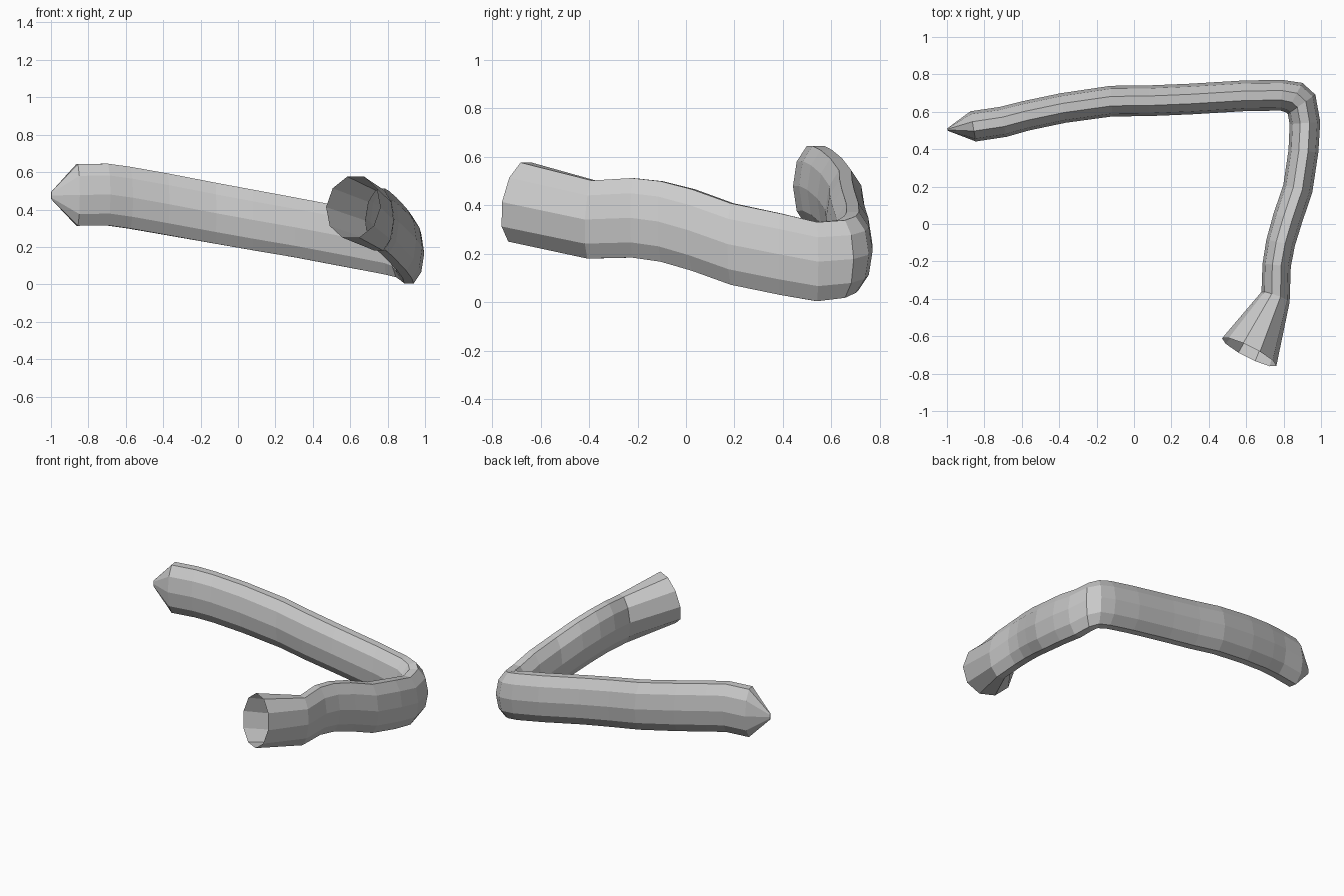
import bpy, bmesh, math

SIDES = 10

# Ring stations: centre x, y, z, half width, half height, plan heading (degrees), lean
stations = [
    (-0.998, 0.505, 0.475, 0.006, 0.02, 10, 0),
    (-0.86, 0.522, 0.478, 0.082, 0.165, 10, 0),
    (-0.70, 0.546, 0.480, 0.082, 0.165, 13, 0),
    (-0.58, 0.578, 0.463, 0.080, 0.165, 14, 0),
    (-0.38, 0.620, 0.428, 0.080, 0.165, 10, 0),
    (-0.12, 0.657, 0.380, 0.082, 0.163, 3, 0),
    (0.08, 0.659, 0.344, 0.082, 0.162, 1, 0),
    (0.30, 0.668, 0.305, 0.082, 0.160, 3, 0),
    (0.60, 0.686, 0.248, 0.082, 0.160, 3, 0),
    (0.79, 0.688, 0.212, 0.082, 0.160, -4, 0),
    (0.858, 0.675, 0.196, 0.090, 0.158, -28, 0),
    (0.896, 0.640, 0.178, 0.090, 0.160, -55, 0),
    (0.914, 0.540, 0.167, 0.082, 0.163, -86, 0),
    (0.906, 0.390, 0.198, 0.080, 0.168, -95, 0),
    (0.876, 0.190, 0.240, 0.080, 0.168, -104, 0),
    (0.822, 0.030, 0.298, 0.080, 0.168, -107, 0),
    (0.784, -0.100, 0.333, 0.078, 0.166, -102, 0),
    (0.763, -0.220, 0.348, 0.076, 0.164, -97, 0),
    (0.757, -0.390, 0.341, 0.080, 0.161, -110, 0.01),
    (0.616, -0.685, 0.413, 0.163, 0.163, -117, 0.03),
]

bm = bmesh.new()
rings = []
for x, y, z, w, h, heading, lean in stations:
    a = math.radians(heading)
    ring = []
    for i in range(SIDES):
        t = 2 * math.pi * i / SIDES
        u, v = w * math.cos(t), h * math.sin(t) / math.sin(math.radians(72))
        k = lean * math.sin(t)
        ring.append(bm.verts.new((x - math.sin(a) * u - math.cos(a) * k,
                                  y + math.cos(a) * u - math.sin(a) * k, z + v)))
    rings.append(ring)

# Skin the stations; the flared end stays open and the tip is closed
for r, s in zip(rings, rings[1:]):
    for i in range(SIDES):
        j = (i + 1) % SIDES
        bm.faces.new((r[i], r[j], s[j], s[i]))
bm.faces.new(rings[0])
bmesh.ops.recalc_face_normals(bm, faces=bm.faces)

mesh = bpy.data.meshes.new("bent_pipe")
bm.to_mesh(mesh)
bm.free()
bpy.context.collection.objects.link(bpy.data.objects.new("bent_pipe", mesh))
